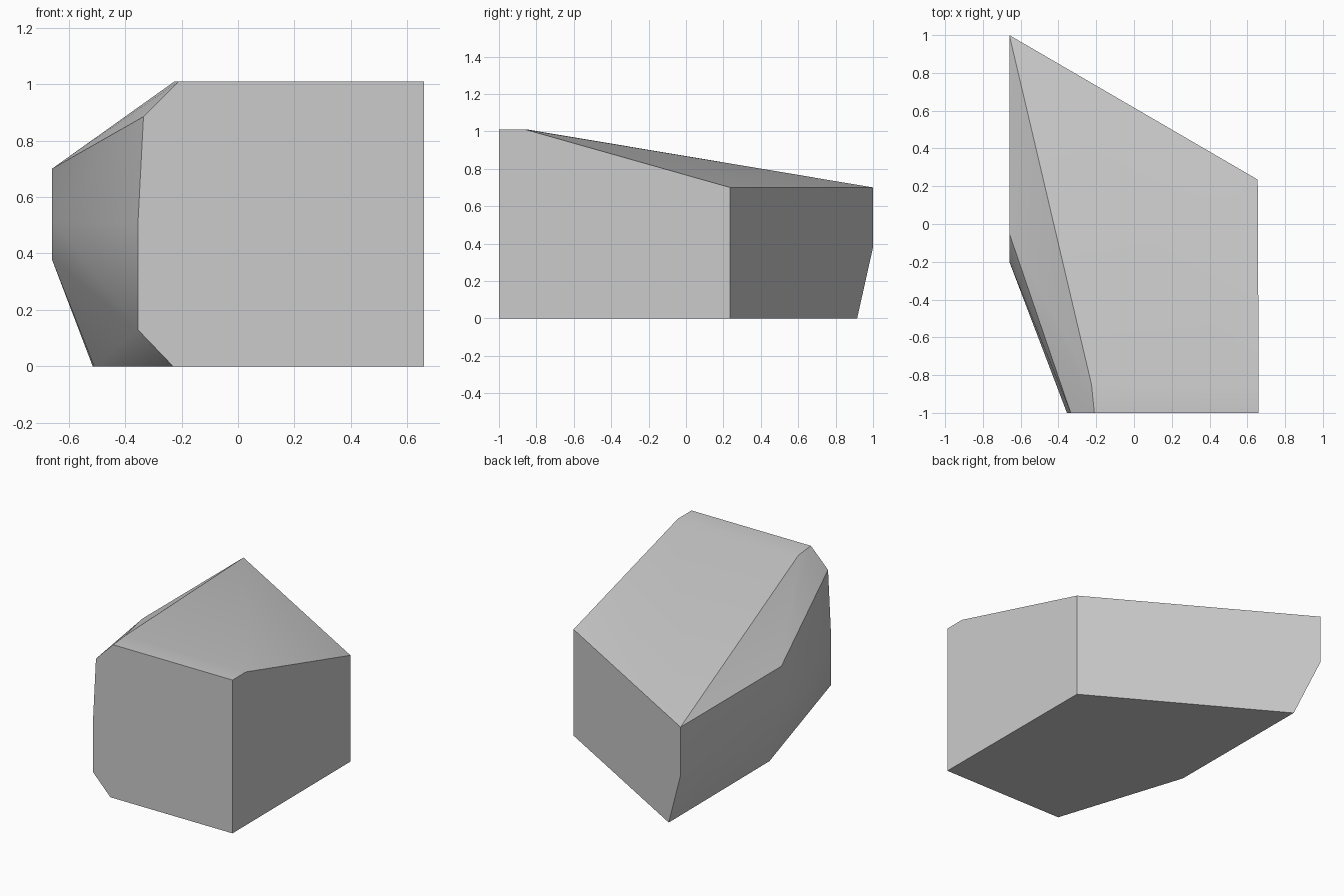
import bpy
import bmesh
import math

default = bpy.data.objects.get("Cube")
if default:
    bpy.data.objects.remove(default, do_unlink=True)

# Plain grey stone
stone = bpy.data.materials.new("grey_stone")
stone.use_nodes = True
colour = (0.6, 0.6, 0.6, 1)
stone.diffuse_color = colour
stone.node_tree.nodes["Principled BSDF"].inputs["Base Color"].default_value = colour

# Flat front face, chamfered on its -x side (x, z)
front = [(0.66, 0), (0.66, 1.01), (-0.21, 1.01), (-0.335, 0.885),
         (-0.355, 0.5), (-0.355, 0.13), (-0.23, 0)]
corners = [(x, -1, z) for x, z in front]
# Crest where the roof starts to slope down
corners += [(0.66, -0.86, 1.01), (-0.225, -0.85, 1.01)]
# Upright back corner on the +x side
corners += [(0.655, 0.235, z) for z in (0, 0.7)]
# Long -x side: upper edge, bulge and undercut foot
corners += [(-0.66, 1, 0.7), (-0.66, -0.05, 0.7), (-0.66, -0.2, 0.52),
            (-0.66, -0.03, 0.38), (-0.66, 1, 0.38),
            (-0.515, 0.915, 0), (-0.51, -0.14, 0)]

# Rock is the convex shell of its corners
bm = bmesh.new()
for corner in corners:
    bm.verts.new(corner)
bmesh.ops.convex_hull(bm, input=bm.verts)
bmesh.ops.dissolve_limit(bm, angle_limit=math.radians(1),
                         verts=bm.verts, edges=bm.edges)
bmesh.ops.recalc_face_normals(bm, faces=bm.faces)
mesh = bpy.data.meshes.new("rock")
bm.to_mesh(mesh)
bm.free()
mesh.materials.append(stone)

rock = bpy.data.objects.new("rock", mesh)
bpy.context.collection.objects.link(rock)
bpy.ops.object.select_all(action="DESELECT")
rock.select_set(True)
bpy.context.view_layer.objects.active = rock
bpy.ops.object.shade_smooth_by_angle(angle=math.radians(30))
